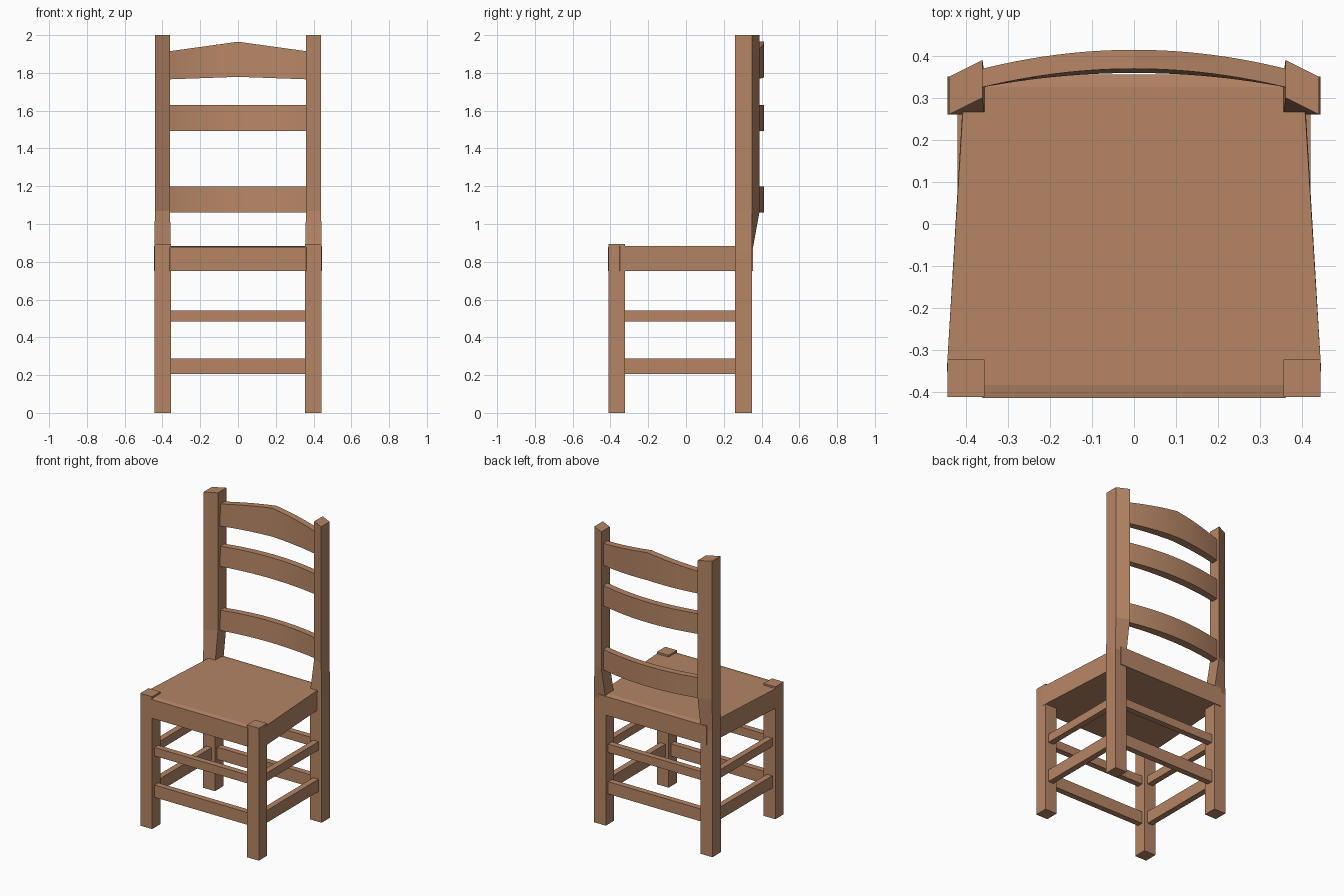
import bpy, bmesh, math

if "Cube" in bpy.data.objects:
    bpy.data.objects.remove(bpy.data.objects["Cube"])

wood = bpy.data.materials.new("warm brown wood")
wood.diffuse_color = (0.46, 0.235, 0.13, 1)
wood.use_nodes = True
wood.node_tree.nodes["Principled BSDF"].inputs["Base Color"].default_value = wood.diffuse_color


def loft(name, rings):
    """Skin a closed solid through rings of equal point count."""
    bm = bmesh.new()
    vs = [[bm.verts.new(p) for p in r] for r in rings]
    n = len(vs[0])
    for a, b in zip(vs, vs[1:]):
        for i in range(n):
            j = (i + 1) % n
            bm.faces.new((a[i], a[j], b[j], b[i]))
    bm.faces.new(vs[0][::-1])
    bm.faces.new(vs[-1])
    bmesh.ops.recalc_face_normals(bm, faces=bm.faces)
    me = bpy.data.meshes.new(name)
    bm.to_mesh(me)
    bm.free()
    me.materials.append(wood)
    ob = bpy.data.objects.new(name, me)
    bpy.context.collection.objects.link(ob)
    return ob


def box(name, x0, x1, y0, y1, z0, z1):
    return loft(name, [[(x0, y0, z), (x1, y0, z), (x1, y1, z), (x0, y1, z)]
                       for z in (z0, z1)])


def post_ring(s, xo, xi, shift, z):
    """Back post section: the inner edge is shifted backwards."""
    return [(s * xo, 0.26, z), (s * xi, 0.26 + shift, z),
            (s * xi, 0.35 + shift, z), (s * xo, 0.35, z)]


# legs, back posts and side stretchers, mirrored
heights = {"lower": (0.205, 0.288), "upper": (0.485, 0.542)}
for side, s in (("left", -1), ("right", 1)):
    a, b = sorted((s * 0.355, s * 0.443))
    box(f"front_leg_{side}", a, b, -0.411, -0.322, 0, 0.895)
    loft(f"back_post_{side}", [post_ring(s, 0.443, 0.355, 0, 0),
                               post_ring(s, 0.443, 0.355, 0, 0.85),
                               post_ring(s, 0.44, 0.36, 0.04, 1.07),
                               post_ring(s, 0.44, 0.36, 0.04, 2.0)])
    a, b = sorted((s * 0.38, s * 0.42))
    for level, (z0, z1) in heights.items():
        box(f"side_stretcher_{level}_{side}", a, b, -0.34, 0.28, z0, z1)

# front and back stretchers
for level, (z0, z1) in heights.items():
    box(f"front_stretcher_{level}", -0.37, 0.37, -0.385, -0.345, z0, z1)
    box(f"back_stretcher_{level}", -0.37, 0.37, 0.285, 0.325, z0, z1)

# seat: tapering block with slightly eased front and back edges


def seat_ring(z, inset):
    right = [(0.36, -0.413 + inset), (0.445, -0.35), (0.403, 0.355 - inset)]
    return [(x, y, z) for x, y in right] + [(-x, y, z) for x, y in right[::-1]]


loft("seat", [seat_ring(0.75, 0), seat_ring(0.877, 0), seat_ring(0.883, 0.03)])


# curved back slats
def slat(name, bottom, top):
    rings = []
    n = 24
    for i in range(n + 1):
        x = -0.375 + 0.75 * i / n
        u = 1 - (x / 0.36) ** 2
        front, back = 0.325 + 0.044 * u, 0.369 + 0.045 * u
        lean = 0.01 * max(u, 0)
        rings.append([(x, front - lean, bottom(x)), (x, back, bottom(x)),
                      (x, back, top(x)), (x, front, top(x))])
    return loft(name, rings)


slat("lower_slat", lambda x: 1.06, lambda x: 1.198)
slat("middle_slat", lambda x: 1.493, lambda x: 1.63)
slat("crest_slat", lambda x: 1.779 - abs(x) * 0.036,
     lambda x: 1.965 - abs(x) * 0.139)

# smooth only the gentle curve of the slats
for ob in bpy.data.objects:
    if ob.name.endswith("slat"):
        bpy.ops.object.select_all(action='DESELECT')
        ob.select_set(True)
        bpy.context.view_layer.objects.active = ob
        bpy.ops.object.shade_smooth_by_angle(angle=math.radians(10))
